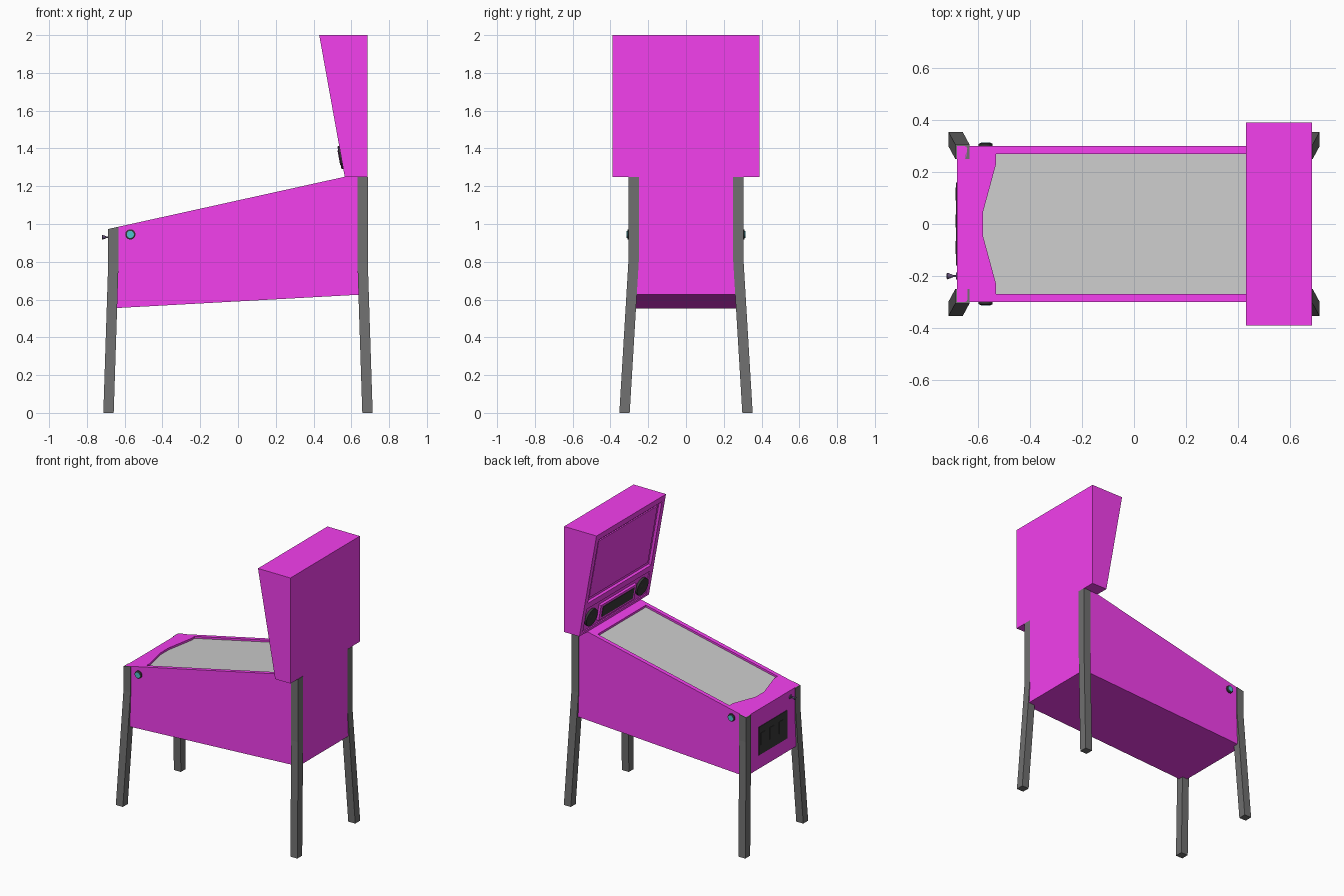
import bpy, bmesh, math
from mathutils import Vector, Matrix

if "Cube" in bpy.data.objects:
    bpy.data.objects.remove(bpy.data.objects["Cube"])


def mat(name, r, g, b):
    m = bpy.data.materials.new(name)
    m.diffuse_color = (r, g, b, 1)
    m.use_nodes = True
    m.node_tree.nodes["Principled BSDF"].inputs["Base Color"].default_value = m.diffuse_color
    return m


MAGENTA = mat("magenta", 0.9, 0.05, 0.85)
DARK = mat("dark_metal", 0.16, 0.16, 0.16)
BLACK = mat("black", 0.04, 0.04, 0.04)
TEAL = mat("teal", 0.08, 0.55, 0.62)
KNOB = mat("knob", 0.15, 0.1, 0.22)


def loft(name, rings, material=None):
    """Solid from a list of equal-length point rings, capped at both ends."""
    bm = bmesh.new()
    vs = [[bm.verts.new(p) for p in ring] for ring in rings]
    n = len(vs[0])
    for a, b in zip(vs, vs[1:]):
        for i in range(n):
            bm.faces.new((a[i], a[(i + 1) % n], b[(i + 1) % n], b[i]))
    bm.faces.new(vs[0])
    bm.faces.new(vs[-1])
    bmesh.ops.recalc_face_normals(bm, faces=bm.faces)
    me = bpy.data.meshes.new(name)
    bm.to_mesh(me)
    bm.free()
    ob = bpy.data.objects.new(name, me)
    bpy.context.collection.objects.link(ob)
    if material:
        me.materials.append(material)
    return ob


def side_prism(name, profile, half, material):
    return loft(name, [[(x, s * half, z) for x, z in profile] for s in (-1, 1)], material)


def box(name, size, matrix, material=None):
    x, y, z = (s / 2 for s in size)
    ring = [(-x, -y), (x, -y), (x, y), (-x, y)]
    return loft(name, [[matrix @ Vector((a, b, c)) for a, b in ring] for c in (-z, z)], material)


def turned(name, stations, matrix, material, n=24):
    """Round part: (distance, radius) stations along the local z axis."""
    return loft(name, [[matrix @ Vector((r * math.cos(t * math.tau / n), r * math.sin(t * math.tau / n), d))
                        for t in range(n)] for d, r in stations], material)


def cut(ob, cutter):
    mod = ob.modifiers.new("cut", 'BOOLEAN')
    mod.operation = 'DIFFERENCE'
    mod.solver = 'EXACT'
    mod.object = cutter
    bpy.context.view_layer.objects.active = ob
    bpy.ops.object.modifier_apply(modifier=mod.name)
    bpy.data.objects.remove(cutter)


def top(x):
    return min(1.25, 0.975 + (x + 0.68) * 0.275 / 1.245)


# Cabinet with sloping top
cabinet = side_prism("cabinet", [(-0.68, 0.553), (0.685, 0.628), (0.685, 1.25), (0.565, 1.25), (-0.68, 0.975)],
                     0.30, MAGENTA)

# Recessed playfield
half = [(-0.58, 0.048), (-0.53, 0.232), (-0.53, 0.27), (0.505, 0.27)]
outline = half + [(x, -y) for x, y in reversed(half)]


def slab(name, lo, hi):
    return loft(name, [[(x, y, top(x) + d) for x, y in outline] for d in (lo, hi)])


cut(cabinet, slab("playfield_cutter", -0.03, 0.05))
slab("playfield", -0.03, -0.014)

# Legs, upright beside the cabinet then splayed
for sx in (-1, 1):
    for sy in (-1, 1):
        ring = [(sx * a, sy * b) for a, b in ((0.632, 0.25), (0.687, 0.25), (0.687, 0.305), (0.632, 0.305))]
        rings = [[(x + sx * 0.026, y + sy * 0.048, 0) for x, y in ring],
                 [(x, y, 0.8) for x, y in ring],
                 [(x, y, top(x)) for x, y in ring]]
        loft(("front" if sx < 0 else "rear") + "_leg_" + ("right" if sy < 0 else "left"), rings, DARK)

# Head box with slanted face
head = side_prism("head_box", [(0.565, 1.25), (0.685, 1.25), (0.685, 2.0), (0.43, 2.0)], 0.39, MAGENTA)
tilt = math.atan2(0.135, 0.75)


def on_face(y, z):
    """Frame on the slanted face: local -x points out, local z runs up."""
    return Matrix.Translation((0.565 - (z - 1.25) * 0.18, y, z)) @ Matrix.Rotation(-tilt, 4, 'Y')


cut(head, box("screen_cutter", (0.04, 0.71, 0.48), on_face(0, 1.72)))
cut(head, box("panel_cutter", (0.016, 0.71, 0.175), on_face(0, 1.353)))
box("back_glass", (0.01, 0.66, 0.43), on_face(0, 1.72) @ Matrix.Translation((0.017, 0, 0)), MAGENTA)

# Speaker panel: display and two speakers
box("display_frame", (0.02, 0.40, 0.115), on_face(0, 1.353), MAGENTA)
box("display", (0.026, 0.35, 0.08), on_face(0, 1.353), BLACK)
for s, side in ((-1, "right"), (1, "left")):
    m = on_face(s * 0.285, 1.353) @ Matrix.Rotation(-math.pi / 2, 4, 'Y')
    turned("speaker_" + side, [(-0.012, 0.062), (0.008, 0.062), (0.008, 0.05), (0.001, 0.02), (0.005, 0.008)], m, BLACK)

# Coin door with three coin slots
box("coin_door", (0.012, 0.32, 0.2), Matrix.Translation((-0.678, 0, 0.75)), BLACK)
for i in range(3):
    y = 0.115 - 0.103 * i
    box("coin_slot_%d" % (i + 1), (0.012, 0.05, 0.085), Matrix.Translation((-0.681, y, 0.76)), BLACK)

# Flipper buttons on both sides
for s, side in ((-1, "right"), (1, "left")):
    m = Matrix.Translation((-0.57, s * 0.30, 0.945)) @ Matrix.Rotation(-s * math.pi / 2, 4, 'X')
    turned("button_ring_" + side, [(-0.01, 0.027), (0.008, 0.027), (0.011, 0.021)], m, BLACK)
    turned("button_" + side, [(-0.01, 0.019), (0.014, 0.019)], m, TEAL)

# Plunger
m = Matrix.Translation((-0.68, -0.2, 0.93)) @ Matrix.Rotation(-math.pi / 2, 4, 'Y')
turned("plunger", [(-0.01, 0.014), (0.005, 0.014), (0.005, 0.004), (0.015, 0.004), (0.037, 0.013), (0.04, 0.01)],
       m, KNOB, 16)
